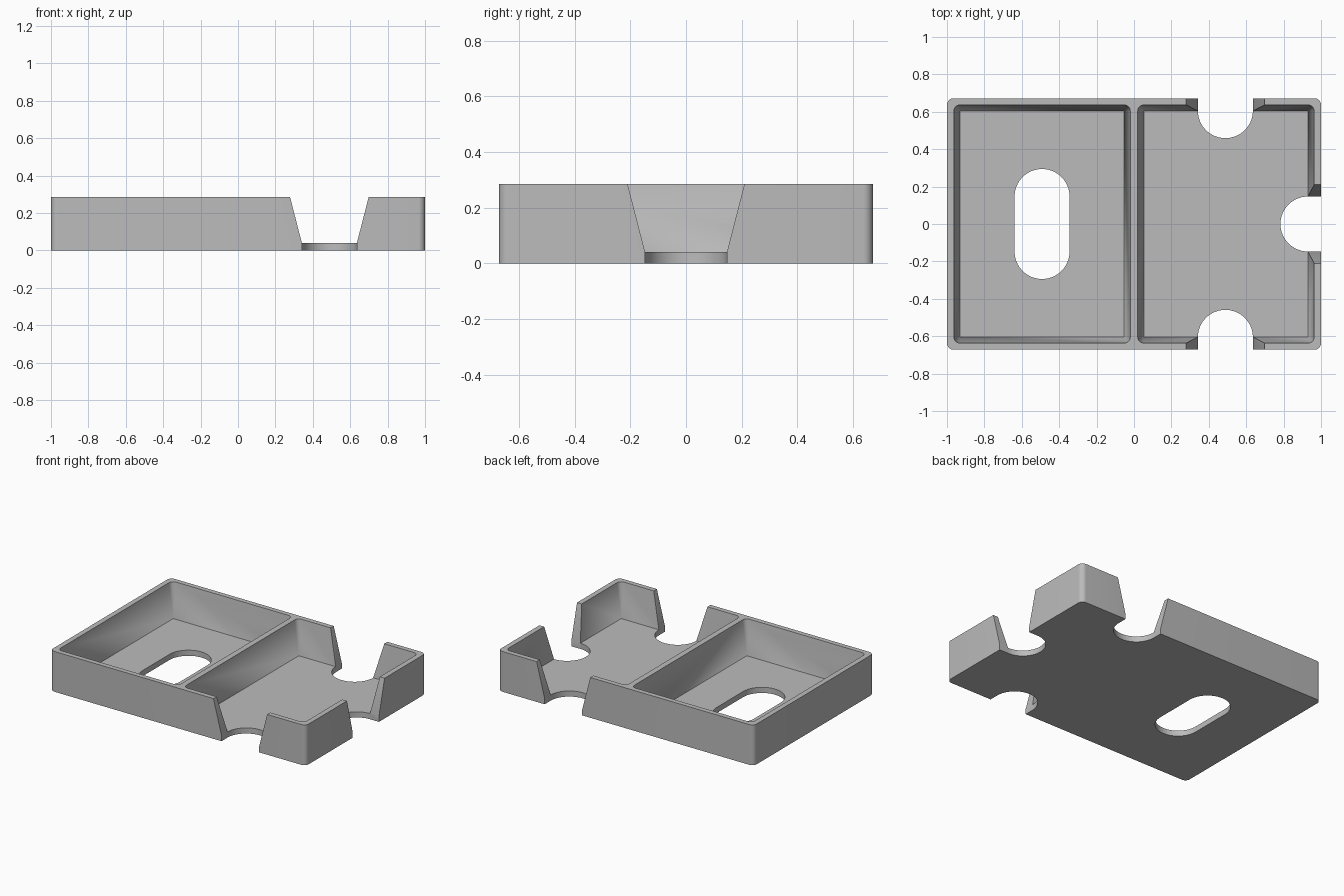
import bpy, bmesh, math

if "Cube" in bpy.data.objects:
    bpy.data.objects.remove(bpy.data.objects["Cube"], do_unlink=True)

HEIGHT, FLOOR = 0.285, 0.04
HALF_X, HALF_Y = 1.0, 0.672
CELL_X, CELL_Y = 0.4915, 0.604      # compartment centre and floor half depth
SLOT_R = 0.147

grey = bpy.data.materials.new("plain grey")
grey.use_nodes = True
grey.diffuse_color = (0.5, 0.5, 0.5, 1)
grey.node_tree.nodes["Principled BSDF"].inputs["Base Color"].default_value = (0.5, 0.5, 0.5, 1)


def rounded_rect(cx, cy, hx, hy, r, z, steps=8):
    """Outline of a rectangle with round corners."""
    points = []
    for k, (sx, sy) in enumerate([(1, 1), (-1, 1), (-1, -1), (1, -1)]):
        for i in range(steps + 1):
            a = math.pi / 2 * (k + i / steps)
            points.append((cx + sx * (hx - r) + r * math.cos(a),
                           cy + sy * (hy - r) + r * math.sin(a), z))
    return points


def rect(cx, cy, hx, hy, z):
    return [(cx + sx * hx, cy + sy * hy, z) for sx in (-1, 1) for sy in (-1, 1)]


def hull(name, points):
    """Convex solid around a set of points."""
    bm = bmesh.new()
    for p in points:
        bm.verts.new(p)
    bmesh.ops.remove_doubles(bm, verts=bm.verts, dist=1e-5)
    bmesh.ops.convex_hull(bm, input=bm.verts)
    bmesh.ops.dissolve_limit(bm, angle_limit=0.005, verts=bm.verts, edges=bm.edges)
    bmesh.ops.recalc_face_normals(bm, faces=bm.faces)
    mesh = bpy.data.meshes.new(name)
    bm.to_mesh(mesh)
    bm.free()
    mesh.materials.append(grey)
    obj = bpy.data.objects.new(name, mesh)
    bpy.context.collection.objects.link(obj)
    return obj


def finger_slot(name, cx, cy, hx, hy, top):
    """Upright cutter with fully round ends."""
    return hull(name, rounded_rect(cx, cy, hx, hy, SLOT_R, -0.1, 16)
                + rounded_rect(cx, cy, hx, hy, SLOT_R, top, 16))


# Outer block with rounded upright corners
tray = hull("tray", rounded_rect(0, 0, HALF_X, HALF_Y, 0.035, 0)
            + rounded_rect(0, 0, HALF_X, HALF_Y, 0.035, HEIGHT))
cutters = []

# Two compartments: sharp floor corners flaring to a rounded rim
FLARE = 0.033
REACH = 2 * FLARE * 1.0
for side, sx in (("left", 1), ("right", -1)):
    half = 0.4385
    k = (HEIGHT + 0.1 - FLOOR) / (HEIGHT - FLOOR)
    f = FLARE * k
    cutters.append(hull(side + "_compartment_cutter",
                        rect(sx * CELL_X, 0, half, CELL_Y, FLOOR)
                        + rounded_rect(sx * CELL_X, 0, half + f, CELL_Y + f, f, HEIGHT + 0.1)))

# Long hole in the floor of one compartment
cutters.append(finger_slot("floor_hole_cutter", -CELL_X, 0, SLOT_R, 2 * SLOT_R, 0.1))

# Notches in three walls: round floor cut and flared wall opening
slope = 0.063 / (HEIGHT - FLOOR)
wide = SLOT_R + slope * (HEIGHT + 0.1 - FLOOR)
LOW = FLOOR + 0.0001
for name, dx, dy in (("front", 0, -1), ("back", 0, 1), ("side", 1, 0)):
    ex, ey = abs(dx) * 0.3, abs(dy) * 0.3
    wx = CELL_X - 0.003 if dy else 0.93
    wy = dy * 0.606
    cutters.append(finger_slot(name + "_notch_cutter",
                               wx + dx * (0.3 - SLOT_R), wy + dy * (0.3 - SLOT_R),
                               max(ex, SLOT_R), max(ey, SLOT_R), 0.1))
    cx, cy = wx + dx * 0.1, wy + dy * 0.1
    depth = 0.15
    cutters.append(hull(name + "_opening_cutter",
                        rect(cx, cy, depth if dx else SLOT_R, depth if dy else SLOT_R, LOW)
                        + rect(cx, cy, depth if dx else wide, depth if dy else wide, HEIGHT + 0.1)))

# Carve the block, then discard the cutters
bpy.context.view_layer.objects.active = tray
tray.select_set(True)
for cutter in cutters:
    cutter.hide_render = True
    mod = tray.modifiers.new(cutter.name, "BOOLEAN")
    mod.operation, mod.solver, mod.object = "DIFFERENCE", "EXACT", cutter
    bpy.ops.object.modifier_apply(modifier=mod.name)
for cutter in cutters:
    bpy.data.objects.remove(cutter, do_unlink=True)

bpy.ops.object.shade_smooth_by_angle(angle=math.radians(30))
